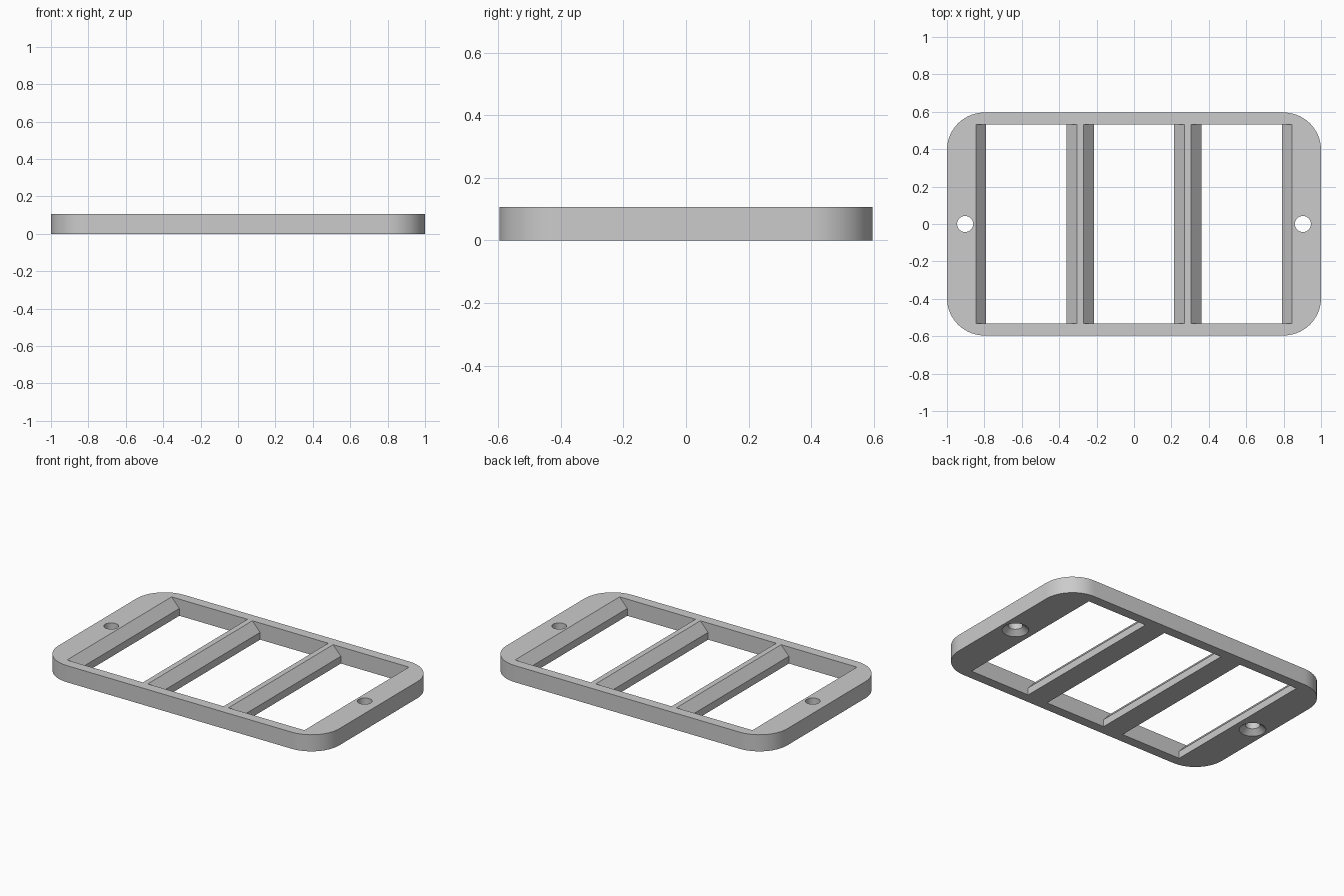
import bpy, bmesh, math
from mathutils import Vector

cube = bpy.data.objects.get("Cube")
if cube:
    bpy.data.objects.remove(cube, do_unlink=True)

HX, HY, H = 1.0, 0.596, 0.107      # half length, half width, thickness
CORNER = 0.2
WIN_Y = 0.532                      # window half width along y
WIN_TOP, WIN_LOW, LIP = 0.27, 0.215, 0.047
PITCH = 0.575

grey = bpy.data.materials.new("plain grey")
grey.use_nodes = True
colour = (0.6, 0.6, 0.6, 1)
grey.diffuse_color = colour
grey.node_tree.nodes["Principled BSDF"].inputs["Base Color"].default_value = colour


def loft(name, rings):
    """Closed solid through matching rings of points."""
    bm = bmesh.new()
    loops = [[bm.verts.new(p) for p in ring] for ring in rings]
    n = len(loops[0])
    for a, b in zip(loops, loops[1:]):
        for i in range(n):
            j = (i + 1) % n
            bm.faces.new((a[i], a[j], b[j], b[i]))
    bm.faces.new(loops[0][::-1])
    bm.faces.new(loops[-1])
    bmesh.ops.recalc_face_normals(bm, faces=bm.faces)
    mesh = bpy.data.meshes.new(name)
    bm.to_mesh(mesh)
    bm.free()
    mesh.materials.append(grey)
    ob = bpy.data.objects.new(name, mesh)
    bpy.context.collection.objects.link(ob)
    return ob


def circle(x, z, r, n=32):
    return [(x + r * math.cos(2 * math.pi * i / n), r * math.sin(2 * math.pi * i / n), z)
            for i in range(n)]


def rounded_outline(z, steps=14):
    pts = []
    for k, (sx, sy) in enumerate([(1, 1), (-1, 1), (-1, -1), (1, -1)]):
        for i in range(steps + 1):
            a = math.pi / 2 * (k + i / steps)
            pts.append((sx * (HX - CORNER) + CORNER * math.cos(a),
                        sy * (HY - CORNER) + CORNER * math.sin(a), z))
    return pts


# Rounded base plate
frame = loft("window_frame", [rounded_outline(0), rounded_outline(H)])
cutters = []

# Three windows, with sloped sills on their left and right sides
slope = (WIN_TOP - WIN_LOW) / (H - LIP)
over = 0.02
half = [(WIN_LOW, -over), (WIN_LOW, LIP), (WIN_TOP + slope * over, H + over)]
for k in (-1, 0, 1):
    profile = half + [(-x, z) for x, z in reversed(half)]
    rings = [[(k * PITCH + x, y, z) for x, z in profile] for y in (-WIN_Y, WIN_Y)]
    cutters.append(loft("window_cutter", rings))

# Screw holes, countersunk from the underside
for x in (-0.903, 0.903):
    rings = [circle(x, -0.01, 0.09), circle(x, 0.03, 0.043), circle(x, H + over, 0.043)]
    cutters.append(loft("screw_hole_cutter", rings))

bpy.ops.object.select_all(action='DESELECT')
frame.select_set(True)
bpy.context.view_layer.objects.active = frame
for cutter in cutters:
    cutter.hide_render = True
    mod = frame.modifiers.new("cut", 'BOOLEAN')
    mod.operation = 'DIFFERENCE'
    mod.solver = 'EXACT'
    mod.object = cutter
    bpy.ops.object.modifier_apply(modifier=mod.name)
    bpy.data.objects.remove(cutter, do_unlink=True)

bpy.ops.object.shade_smooth_by_angle(angle=math.radians(30))
